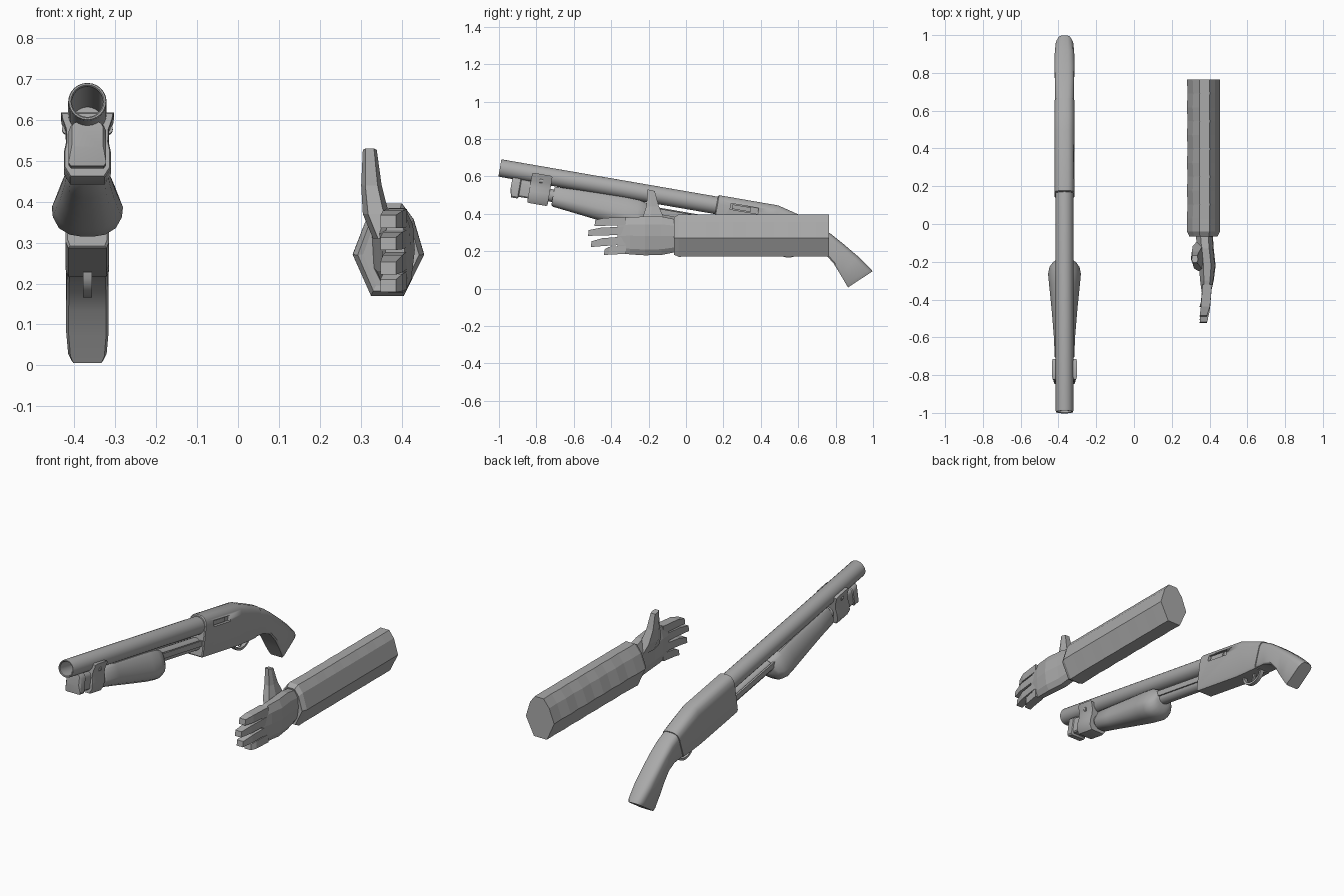
import bpy, bmesh, math

GUN_X = -0.368
TILT = math.radians(9.8)

grey = bpy.data.materials.new("plain grey")
grey.diffuse_color = (0.4, 0.4, 0.4, 1)


def P(u, v):
    """Point (y, z) at distance u behind the muzzle and v above the bore line."""
    c, s = math.cos(TILT), math.sin(TILT)
    return (-0.995 + u * c + v * s, 0.645 - u * s + v * c)


def loft(name, stations, profile, cx=GUN_X, smooth=True):
    """Skin sections: (top yz, bottom yz, half width, optional x centre)."""
    bm = bmesh.new()
    rings = []
    for st in stations:
        (y0, z0), (y1, z1), hw = st[:3]
        x = st[3] if len(st) > 3 else cx
        rings.append([bm.verts.new((x + px * hw, y0 + (y1 - y0) * t, z0 + (z1 - z0) * t))
                      for px, t in profile])
    n = len(profile)
    for a, b in zip(rings, rings[1:]):
        for i in range(n):
            j = (i + 1) % n
            bm.faces.new((a[i], a[j], b[j], b[i]))
    bm.faces.new(rings[0])
    bm.faces.new(rings[-1])
    bmesh.ops.recalc_face_normals(bm, faces=bm.faces[:])
    me = bpy.data.meshes.new(name)
    bm.to_mesh(me)
    bm.free()
    me.materials.append(grey)
    ob = bpy.data.objects.new(name, me)
    bpy.context.collection.objects.link(ob)
    if smooth:
        bpy.ops.object.select_all(action='DESELECT')
        ob.select_set(True)
        bpy.context.view_layer.objects.active = ob
        bpy.ops.object.shade_smooth_by_angle(angle=math.radians(35))
    return ob


def mirrored(half):
    return half + [(-x, t) for x, t in reversed(half) if x > 0]


def circle(n):
    return [(math.sin(2 * math.pi * i / n), (1 - math.cos(2 * math.pi * i / n)) / 2) for i in range(n)]


ROUND = circle(24)
BOX = [(-1, 0), (1, 0), (1, 1), (-1, 1)]
BODY = mirrored([(0.35, 0), (0.65, 0.03), (0.88, 0.1), (1, 0.22), (1, 0.93), (0.88, 1)])
PUMP = mirrored([(0.4, 0), (0.6, 0.08), (0.82, 0.3), (1, 0.55), (0.97, 0.7),
                 (0.8, 0.87), (0.5, 0.97), (0.17, 1)])
EARS = mirrored([(0.75, 0), (1, 0), (0.97, 0.08), (0.82, 0.25), (0.8, 0.45),
                 (0.88, 0.6), (0.88, 0.85), (0.65, 1)])


def along(name, rows, profile, cx=GUN_X):
    """Loft in gun space from rows of (u, v top, v bottom, half width)."""
    return loft(name, [(P(u, a), P(u, b), w) for u, a, b, w in rows], profile, cx)


def tube(name, rows, v=0.0, cx=GUN_X):
    return along(name, [(u, v + r, v - r, r) for u, r in rows], ROUND, cx)


# Barrel with open bore, and magazine tube below it
tube("barrel", [(0.3, 0.038), (0.004, 0.038), (0, 0.041), (0, 0.045), (0.006, 0.047), (1.2, 0.047)])
tube("magazine_tube", [(0.15, 0.034), (1.2, 0.034)], v=-0.098)

# Front cap and clamp
along("magazine_cap", [(0.075, -0.035, -0.10, 0.038), (0.085, -0.035, -0.145, 0.046),
                       (0.12, -0.035, -0.145, 0.046), (0.125, -0.04, -0.135, 0.042),
                       (0.2, -0.04, -0.135, 0.042)], BODY)
along("barrel_clamp", [(0.175, 0.0, -0.155, 0.062), (0.185, 0.005, -0.158, 0.065),
                       (0.275, 0.005, -0.158, 0.065), (0.285, 0.0, -0.155, 0.062)], EARS)
for s in (-1, 1):
    tube("clamp_screw", [(0.222, 0.012), (0.238, 0.012)], v=-0.03, cx=GUN_X + s * 0.05)

# Pump grip
along("pump_grip", [(0.305, -0.055, -0.148, 0.045), (0.315, -0.048, -0.156, 0.052),
                    (0.42, -0.045, -0.168, 0.056), (0.57, -0.042, -0.186, 0.068),
                    (0.70, -0.04, -0.2, 0.081), (0.765, -0.042, -0.203, 0.087),
                    (0.80, -0.05, -0.195, 0.08), (0.825, -0.06, -0.172, 0.062),
                    (0.835, -0.066, -0.14, 0.044)], PUMP)

# Action bars between pump grip and receiver
for s in (-1, 1):
    along("action_bar", [(0.78, -0.07, -0.1, 0.005), (1.2, -0.07, -0.1, 0.005)], BOX, GUN_X + s * 0.037)

# Receiver with a cut ejection port and the bolt inside
receiver = loft("receiver", [(P(1.175, 0.051), P(1.175, -0.155), 0.048),
                             (P(1.18, 0.056), P(1.18, -0.16), 0.053),
                             (P(1.5, 0.056), P(1.5, -0.16), 0.053),
                             (P(1.595, 0.032), P(1.59, -0.155), 0.053),
                             ((0.668, 0.365), (0.618, 0.216), 0.052)], BODY)
cutter = along("port_cutter", [(1.25, 0.024, -0.008, 0.025), (1.4, 0.024, -0.008, 0.025)], BOX, GUN_X + 0.06)
cutter.hide_render = True
cutter.hide_viewport = True
cut = receiver.modifiers.new("port", 'BOOLEAN')
cut.object = cutter
cut.operation = 'DIFFERENCE'
along("bolt", [(1.26, 0.02, -0.004, 0.01), (1.36, 0.02, -0.004, 0.01)], BOX, GUN_X + 0.034)

# Pistol grip
loft("pistol_grip", [((0.668, 0.361), (0.622, 0.219), 0.049),
                     ((0.72, 0.332), (0.688, 0.212), 0.05),
                     ((0.775, 0.292), (0.745, 0.185), 0.051),
                     ((0.845, 0.236), (0.79, 0.133), 0.052),
                     ((0.92, 0.172), (0.825, 0.076), 0.052),
                     ((0.985, 0.108), (0.857, 0.022), 0.047),
                     ((0.998, 0.093), (0.866, 0.006), 0.039)], BODY)


# Trigger guard and trigger, swept as flat bars
def bar(name, outer, inner, hw):
    loft(name, [(a, b, hw) for a, b in zip(outer, inner)], BOX)


arc = [math.pi * (1 + i / 12) for i in range(13)]
bar("trigger_guard", [(0.548 + 0.075 * math.cos(a), 0.228 + 0.062 * math.sin(a)) for a in arc],
    [(0.548 + 0.063 * math.cos(a), 0.228 + 0.05 * math.sin(a)) for a in arc], 0.011)
bar("trigger", [(0.545, 0.24), (0.55, 0.21), (0.535, 0.187)],
    [(0.562, 0.24), (0.564, 0.208), (0.54, 0.185)], 0.006)

# Forearm: eight-sided sleeve with slight ripples
SLEEVE = [(-1, .555), (-.65, .2), (-.25, 0), (.37, 0), (.7, .17), (1, .555), (.43, 1), (-.49, 1)]
rows = [((-0.062, 0.365), (-0.062, 0.195), 0.062), ((-0.065, 0.38), (-0.065, 0.182), 0.075),
        ((-0.04, 0.396), (-0.04, 0.17), 0.087)]
for i in range(11):
    y = 0.03 + 0.0735 * i
    w = 0.0875 - 0.002 * (i % 2)
    rows.append(((y, 0.395), (y, 0.172), w, 0.3675 + 0.002 * (i % 2)))
loft("forearm", rows, SLEEVE, 0.3675, smooth=False)

# Palm
PALM = [(-.45, 0), (.45, 0), (.9, .2), (1, .5), (.8, .85), (.4, 1), (-.4, 1), (-.9, .75), (-1, .3)]
loft("palm", [((-0.055, 0.37), (-0.055, 0.195), 0.045, 0.372),
              ((-0.13, 0.385), (-0.13, 0.18), 0.044, 0.378),
              ((-0.22, 0.385), (-0.22, 0.178), 0.044, 0.388),
              ((-0.30, 0.383), (-0.30, 0.183), 0.036, 0.386),
              ((-0.365, 0.372), (-0.365, 0.192), 0.024, 0.383)], PALM, smooth=False)

# Fingers: (root z, tip y, tip z)
for rz, ty, tz in ((0.36, -0.485, 0.352), (0.31, -0.52, 0.298), (0.257, -0.505, 0.238), (0.208, -0.435, 0.195)):
    my = (ty - 0.36) / 2 - 0.015
    mz = (rz + tz) / 2
    loft("finger", [((-0.32, rz + 0.022), (-0.32, rz - 0.022), 0.025, 0.388),
                    ((my, mz + 0.022), (my, mz - 0.02), 0.024, 0.378),
                    ((ty, tz + 0.015), (ty - 0.004, tz - 0.016), 0.019, 0.367)], BOX, smooth=False)

# Thumb, pointing up
THUMB = [(-.6, 0), (.6, 0), (1, .4), (.8, 1), (-.8, 1), (-1, .4)]
loft("thumb", [((-0.25, 0.31), (-0.09, 0.31), 0.03, 0.36),
               ((-0.235, 0.37), (-0.115, 0.37), 0.032, 0.337),
               ((-0.212, 0.44), (-0.145, 0.44), 0.025, 0.326),
               ((-0.205, 0.53), (-0.167, 0.522), 0.017, 0.322)], THUMB, smooth=False)
